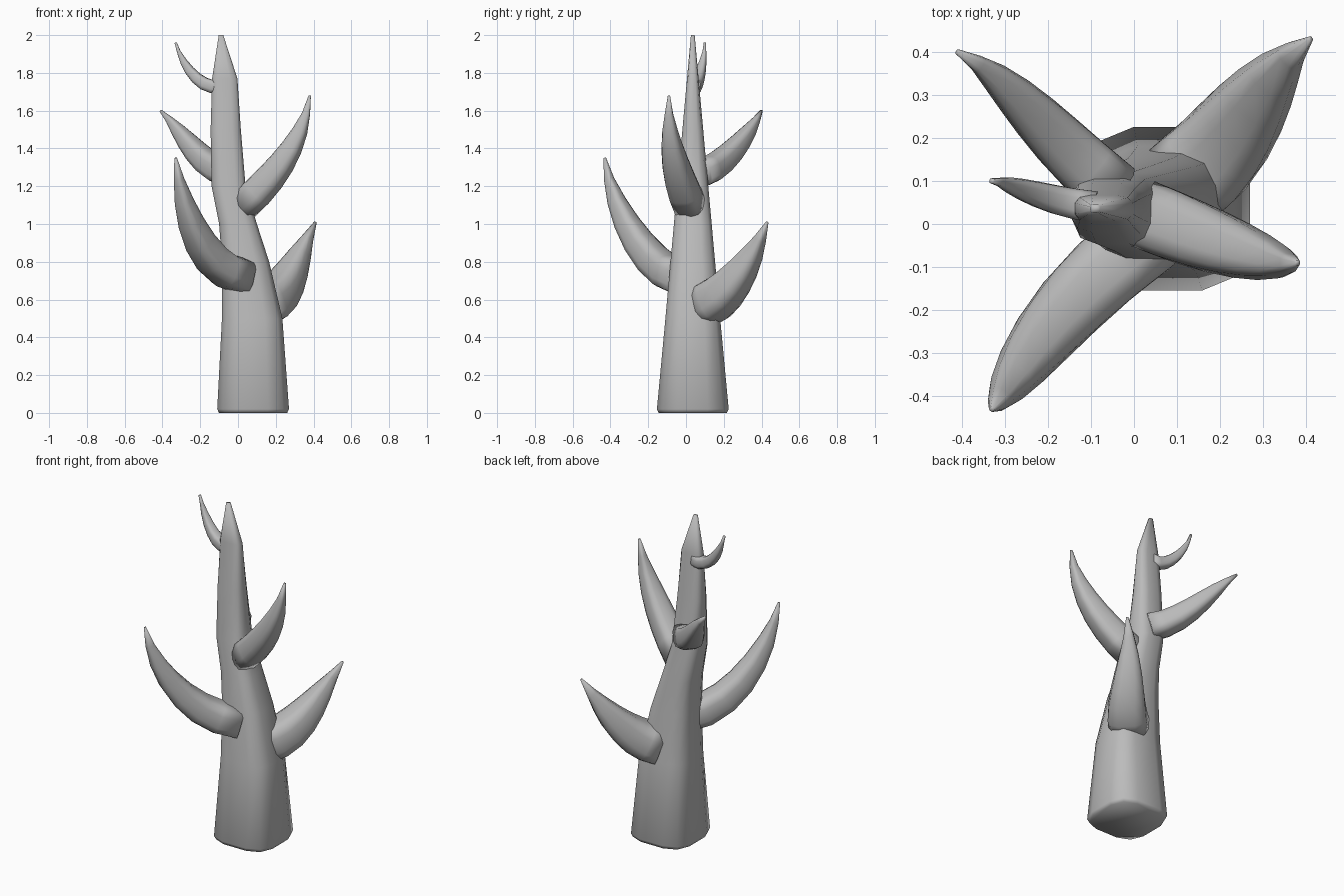
import bpy, bmesh
from mathutils import Vector
from mathutils.geometry import interpolate_bezier

cube = bpy.data.objects.get("Cube")
if cube:
    bpy.data.objects.remove(cube, do_unlink=True)

# One plain bark colour
bark = bpy.data.materials.new("Bark grey")
bark.use_nodes = True
grey = (0.5, 0.5, 0.5, 1)
bark.diffuse_color = grey
bark.node_tree.nodes["Principled BSDF"].inputs["Base Color"].default_value = grey

UP = Vector((0, 0, 1))


def rounded_square(half_flat=0.42, corner=0.83):
    """Unit square section with rounded corners, made from one side turned four times."""
    section = []
    side = [Vector((1, -half_flat)), Vector((1, half_flat)), Vector((corner, corner))]
    for quarter in range(4):
        section += side
        side = [point.orthogonal() for point in side]
    return section


def loft(name, rings):
    """Skin a smooth closed tube through rings of (centre, side axis, up axis)."""
    bm = bmesh.new()
    section = rounded_square()
    loops = []
    for centre, side, up in rings:
        loops.append([bm.verts.new(centre + side * p.x + up * p.y) for p in section])
    for lower, upper in zip(loops, loops[1:]):
        for i in range(len(section)):
            bm.faces.new((lower[i - 1], lower[i], upper[i], upper[i - 1]))
    bm.faces.new(loops[0])
    bm.faces.new(loops[-1])
    bmesh.ops.recalc_face_normals(bm, faces=bm.faces)
    for face in bm.faces:
        face.smooth = True
    mesh = bpy.data.meshes.new(name)
    bm.to_mesh(mesh)
    bm.free()
    mesh.materials.append(bark)
    part = bpy.data.objects.new(name, mesh)
    bpy.context.collection.objects.link(part)


def trunk(name, stations):
    """Upright tapering stem; the depth shrinks evenly with height."""
    rings = []
    for height, x, half_width in stations:
        half_depth = 0.19 - 0.09 * height
        centre = Vector((x, 0.036, height))
        rings.append((centre, Vector((half_width, 0, 0)), Vector((0, half_depth, 0))))
    # Softened foot: lift the first ring a little and add a smaller one on the ground
    centre, side, depth = rings[0]
    rings[0] = (centre + UP * 0.02, side, depth)
    rings.insert(0, (centre, side * 0.95, depth * 0.95))
    loft(name, rings)


def branch(name, start, bend, rise, tip, radius, steps=8):
    """Horn-shaped limb along a curve, tapering ever faster towards its tip."""
    path = interpolate_bezier(Vector(start), Vector(bend), Vector(rise), Vector(tip), steps)
    rings = []
    for i, centre in enumerate(path):
        along = (path[min(i + 1, steps - 1)] - path[max(i - 1, 0)]).normalized()
        side = along.cross(UP).normalized()
        t = i / (steps - 1)
        size = max(radius * (1 - t * t), 0.006)
        rings.append((centre, side * size, side.cross(along) * size))
    loft(name, rings)


# Stem as height, sideways centre and half width
trunk("trunk", [
    (0, 0.08, 0.19), (0.5, 0.075, 0.16), (0.8, 0.04, 0.125), (1, 0, 0.1),
    (1.2, -0.05, 0.09), (1.5, -0.065, 0.08), (1.77, -0.07, 0.067), (2, -0.09, 0.012),
])

# Limbs from the lowest to the highest
branch("lower_left_branch", start=(0.12, 0.1, 0.57), bend=(0.25, 0.2, 0.6),
       rise=(0.3, 0.35, 0.8), tip=(0.41, 0.43, 1.01), radius=0.11)
branch("lower_right_branch", start=(0.03, -0.03, 0.72), bend=(-0.2, -0.2, 0.75),
       rise=(-0.3, -0.4, 1.1), tip=(-0.33, -0.43, 1.35), radius=0.09)
branch("middle_left_branch", start=(0.03, 0.02, 1.1), bend=(0.2, -0.05, 1.25),
       rise=(0.35, -0.1, 1.45), tip=(0.38, -0.09, 1.68), radius=0.08)
branch("middle_right_branch", start=(-0.05, 0.08, 1.27), bend=(-0.2, 0.2, 1.3),
       rise=(-0.3, 0.35, 1.5), tip=(-0.41, 0.4, 1.6), radius=0.07)
branch("top_twig", start=(-0.09, 0.04, 1.73), bend=(-0.2, 0.05, 1.7),
       rise=(-0.3, 0.1, 1.85), tip=(-0.33, 0.1, 1.96), radius=0.036)
